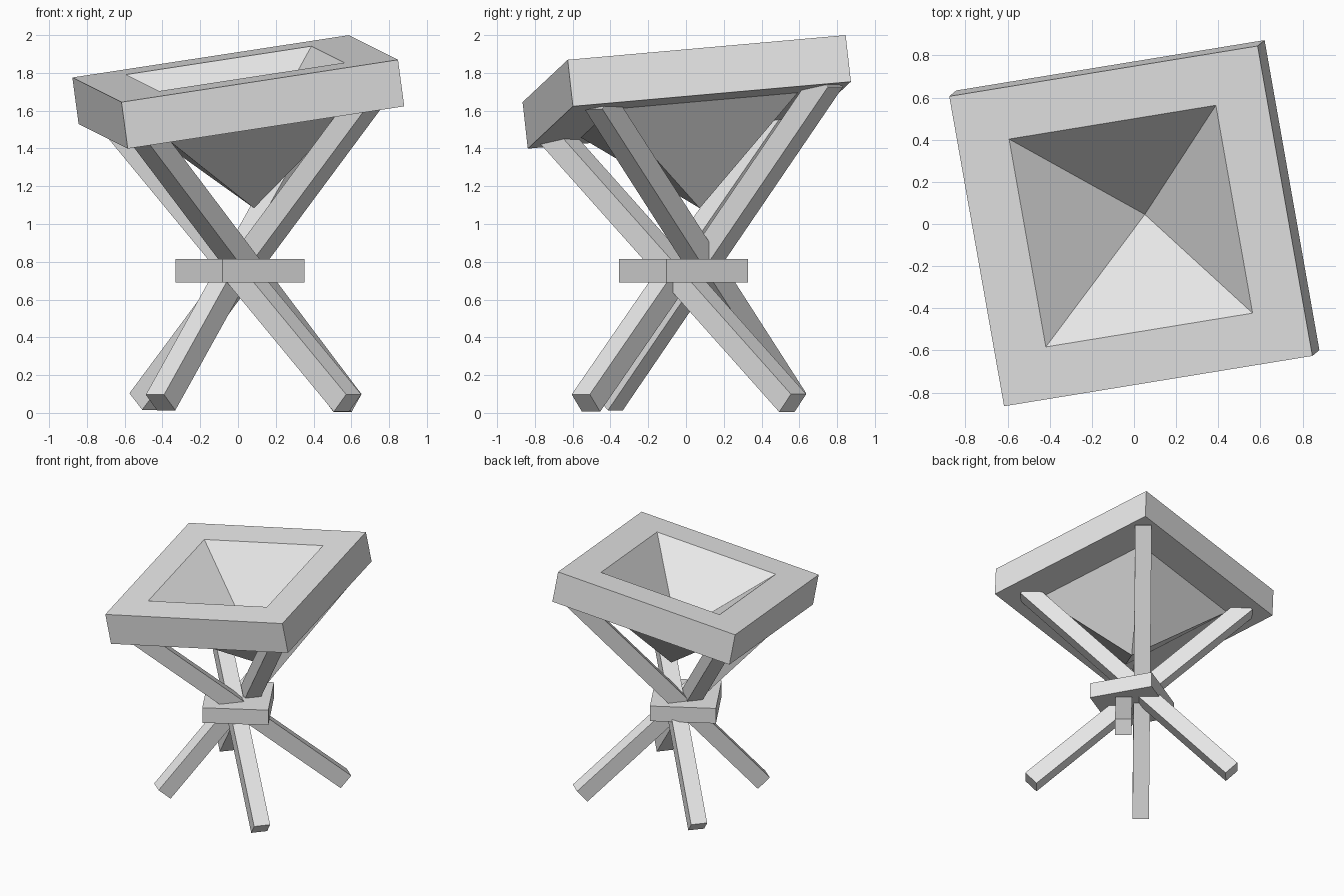
import bpy, bmesh, math
from mathutils import Vector, Matrix

if "Cube" in bpy.data.objects:
    bpy.data.objects.remove(bpy.data.objects["Cube"])

grey = bpy.data.materials.new("light grey")
grey.diffuse_color = (0.8, 0.8, 0.8, 1)
grey.use_nodes = True
grey.node_tree.nodes["Principled BSDF"].inputs["Base Color"].default_value = grey.diffuse_color


def finish(name, bm, matrix):
    bmesh.ops.recalc_face_normals(bm, faces=bm.faces)
    me = bpy.data.meshes.new(name)
    bm.to_mesh(me)
    bm.free()
    me.materials.append(grey)
    ob = bpy.data.objects.new(name, me)
    ob.matrix_world = matrix
    bpy.context.collection.objects.link(ob)
    return ob


def box(name, size, matrix):
    bm = bmesh.new()
    bmesh.ops.create_cube(bm, size=1)
    bmesh.ops.scale(bm, vec=size, verts=bm.verts)
    return finish(name, bm, matrix)


# Tilted coordinate frame of the tray (origin at the middle of its top)
u = Vector((1.47, 0.24, 0.225)).normalized()
v = Vector((-0.27, 1.48, 0.13))
v = (v - u * v.dot(u)).normalized()
n = u.cross(v)
tilt = Matrix((u, v, n)).transposed().to_4x4()
tilt.translation = Vector((-0.015, -0.01, 1.8225))

# Square tray: flat rim with a sunken pyramid, thickness 0.25
OUTER, INNER, THICK, DEPTH = 0.75, 0.503, 0.25, 0.5
CORNERS = ((-1, -1), (1, -1), (1, 1), (-1, 1))
bm = bmesh.new()
rims = []
for z in (0, -THICK):
    out = [bm.verts.new((x * OUTER, y * OUTER, z)) for x, y in CORNERS]
    inn = [bm.verts.new((x * INNER, y * INNER, z)) for x, y in CORNERS]
    tip = bm.verts.new((0, 0, z - DEPTH))
    for i in range(4):
        j = (i + 1) % 4
        bm.faces.new((out[i], out[j], inn[j], inn[i]))
        bm.faces.new((inn[i], inn[j], tip))
    rims.append(out)
for i in range(4):
    j = (i + 1) % 4
    bm.faces.new((rims[0][i], rims[0][j], rims[1][j], rims[1][i]))
finish("tray", bm, tilt)

# Level plate that holds the crossing legs
box("centre_plate", (0.5, 0.5, 0.125),
    Matrix.Translation((0.01, -0.012, 0.753)) @ Matrix.Rotation(math.radians(30), 4, 'Z'))

# Crossing legs: foot centre, tray corner direction, distance along the tray diagonal
LEGS = {
    "leg_to_front_left": ((0.58, 0.565, 0.052), (-1, -1), 0.60),
    "leg_to_front_right": ((-0.50, 0.56, 0.06), (1, -1), 0.55),
    "leg_to_back_right": ((-0.41, -0.41, 0.055), (1, 1), 0.62),
    "leg_to_back_left": ((0.58, -0.53, 0.052), (-1, 1), 0.58),
}
for name, (foot, (sx, sy), p) in LEGS.items():
    foot = Vector(foot)
    top = tilt @ Vector((sx * p, sy * p, -THICK))
    top += (top - foot).normalized() * 0.06
    d = top - foot
    m = d.to_track_quat('Z', 'Y').to_matrix().to_4x4()
    m.translation = (foot + top) / 2
    box(name, (0.125, 0.125, d.length), m)
